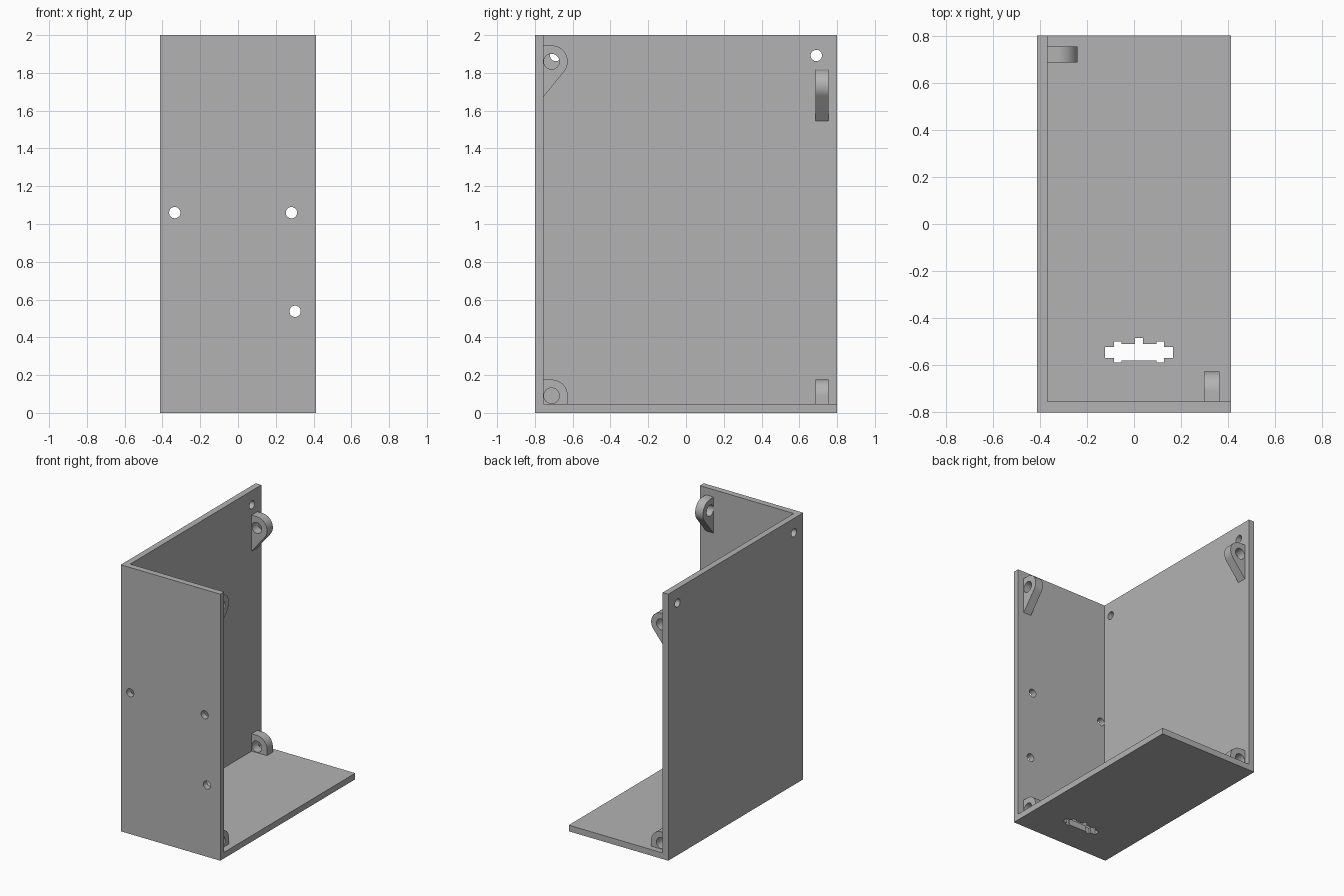
import bpy
import bmesh
from math import sin, cos, radians, acos, atan2, degrees, hypot, tau
from mathutils import Vector

cube = bpy.data.objects.get("Cube")
if cube:
    bpy.data.objects.remove(cube)

grey = bpy.data.materials.new("matte grey")
grey.use_nodes = True
colour = (0.45, 0.45, 0.45, 1)
grey.diffuse_color = colour
grey.node_tree.nodes["Principled BSDF"].inputs["Base Color"].default_value = colour

HX, HY, H, T = 0.413, 0.8, 2.0, 0.046    # half width, half depth, height, wall
R, R_BORE, R_SCREW = 0.085, 0.041, 0.03  # lug, lug bore, screw hole radii
IN = R / 2                               # bore distance from its wall


def prism(name, points, sweep):
    """Solid made by sweeping a flat outline along a vector."""
    bm = bmesh.new()
    face = bm.faces.new([bm.verts.new(p) for p in points])
    moved = bmesh.ops.extrude_face_region(bm, geom=[face])["geom"]
    verts = [g for g in moved if isinstance(g, bmesh.types.BMVert)]
    bmesh.ops.translate(bm, verts=verts, vec=sweep)
    bmesh.ops.recalc_face_normals(bm, faces=bm.faces)
    mesh = bpy.data.meshes.new(name)
    bm.to_mesh(mesh)
    bm.free()
    mesh.materials.append(grey)
    ob = bpy.data.objects.new(name, mesh)
    bpy.context.collection.objects.link(ob)
    return ob


def box(name, lo, hi):
    (x0, y0, z0), (x1, y1, z1) = lo, hi
    return prism(name, [(x0, y0, z0), (x1, y0, z0), (x1, y1, z0), (x0, y1, z0)],
                 Vector((0, 0, z1 - z0)))


def rod(centre, radius, axis, length):
    """Round cutter along x or y, centred on a point."""
    axis, up = Vector(axis), Vector((0, 0, 1))
    side = axis.cross(up)
    start = Vector(centre) - axis * length / 2
    ring = [start + radius * (cos(tau * i / 40) * side + sin(tau * i / 40) * up)
            for i in range(40)]
    return prism("cutter", ring, axis * length)


def cut(ob, cutters):
    bpy.ops.object.select_all(action='DESELECT')
    bpy.context.view_layer.objects.active = ob
    ob.select_set(True)
    for c in cutters:
        mod = ob.modifiers.new("cut", 'BOOLEAN')
        mod.operation, mod.solver, mod.object = 'DIFFERENCE', 'EXACT', c
        bpy.ops.object.modifier_apply(modifier=mod.name)
        bpy.data.objects.remove(c)
    bpy.ops.object.shade_smooth_by_angle(angle=radians(30))


# Three-sided shell: front wall, side wall and floor
shell = box("case_shell", (-HX, -HY, 0), (HX, HY, H))
cutters = [box("cutter", (T - HX, T - HY, T), (1, 1, 3))]

# Screw holes in the side wall and the front wall
for y in (-0.69, 0.69):
    cutters.append(rod((-HX, y, 1.892), R_SCREW, (1, 0, 0), 0.2))
for x, z in ((-0.335, 1.06), (0.283, 1.06), (0.302, 0.538)):
    cutters.append(rod((x, -HY, z), R_SCREW, (0, 1, 0), 0.2))

# Stepped slot in the floor, outlined from one half and mirrored
half_top = [(0.017, -0.485), (0.017, -0.51), (0.075, -0.51), (0.075, -0.50),
            (0.107, -0.50), (0.107, -0.523), (0.145, -0.523), (0.145, -0.57),
            (0.107, -0.57), (0.107, -0.589), (0.075, -0.589), (0.075, -0.579)]
slot = half_top + [(-x, y) for x, y in reversed(half_top)]
cutters.append(prism("cutter", [(x + 0.021, y, -0.1) for x, y in slot],
                     Vector((0, 0, 0.3))))
cut(shell, cutters)


def arc(z, a0, a1, n=20):
    angles = [radians(a0 + (a1 - a0) * i / n) for i in range(n + 1)]
    return [(IN + R * cos(a), z + R * sin(a)) for a in angles]


def upper_outline(z):
    """Rounded ear with a straight underside running back to the wall."""
    drop = 0.186
    tangent = degrees(atan2(-drop, -IN) + acos(R / hypot(drop, IN)))
    return [(0, z - drop), (0, z + R)] + arc(z, 90, tangent)


def lower_outline(z):
    """Rounded ear standing on the floor."""
    return [(0, T), (0, z + R)] + arc(z, 90, 0) + [(IN + R, T)]


# Mounting lugs at the free edges of the front wall and the side wall
LOW = 0.091
for level, outline, z_front, z_side in (("upper", upper_outline, 1.86, 1.732),
                                        ("lower", lower_outline, LOW, LOW)):
    lug = prism(level + "_front_lug",
                [(0.298, T - HY + d, z) for d, z in outline(z_front)],
                Vector((0.065, 0, 0)))
    cut(lug, [rod((0.33, T - HY + IN, z_front), R_BORE, (1, 0, 0), 0.2)])

    lug = prism(level + "_side_lug",
                [(T - HX + d, 0.686, z) for d, z in outline(z_side)],
                Vector((0, 0.069, 0)))
    cut(lug, [rod((T - HX + IN, 0.72, z_side), R_BORE, (0, 1, 0), 0.2)])
